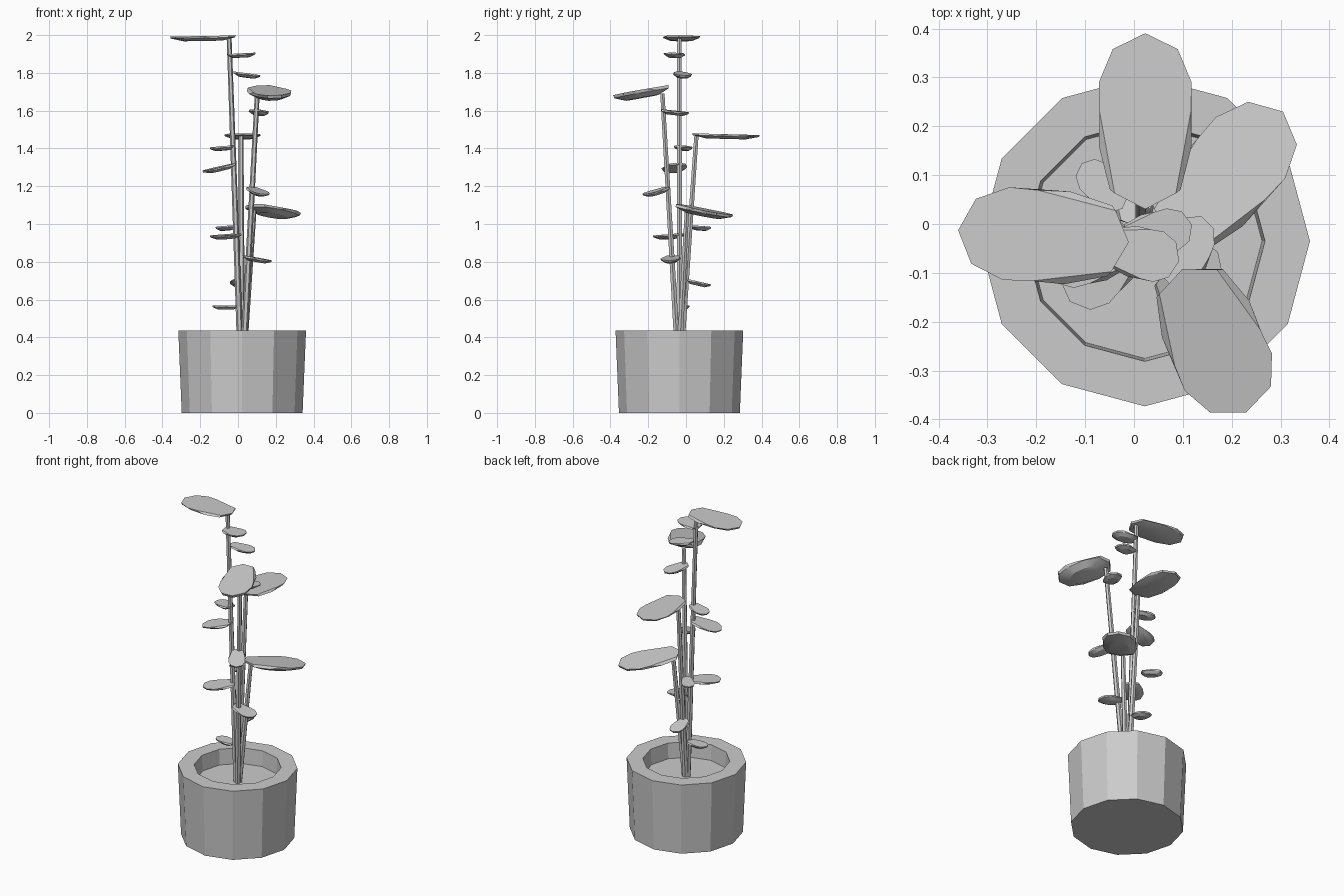
import bpy, bmesh
from math import sin, cos, pi, radians
from mathutils import Vector, Matrix, Euler

if "Cube" in bpy.data.objects:
    bpy.data.objects.remove(bpy.data.objects["Cube"])

CX, CY = 0.022, -0.035


def finish(name, bm, smooth=False):
    bmesh.ops.recalc_face_normals(bm, faces=bm.faces[:])
    mesh = bpy.data.meshes.new(name)
    bm.to_mesh(mesh)
    bm.free()
    ob = bpy.data.objects.new(name, mesh)
    bpy.context.collection.objects.link(ob)
    if smooth:
        bpy.ops.object.select_all(action='DESELECT')
        ob.select_set(True)
        bpy.context.view_layer.objects.active = ob
        bpy.ops.object.shade_smooth_by_angle(angle=radians(25))
    return ob


def loft(bm, rings):
    """Bridge equal-sized rings of points and cap both ends."""
    vs = [[bm.verts.new(p) for p in r] for r in rings]
    n = len(vs[0])
    for a, b in zip(vs, vs[1:]):
        for i in range(n):
            bm.faces.new((a[i], a[(i + 1) % n], b[(i + 1) % n], b[i]))
    bm.faces.new(vs[0][::-1])
    bm.faces.new(vs[-1])


# Pot: outer wall, rim, inner wall and soil from one profile
bm = bmesh.new()
profile = [(0.32, 0), (0.338, 0.435), (0.246, 0.435), (0.24, 0.34)]
loft(bm, [[(CX + r * cos(i * pi / 6), CY + r * sin(i * pi / 6), z)
           for i in range(12)] for r, z in profile])
finish("pot", bm)


# Stems: slim six-sided tapered rods
def stem(name, base, top, r0=0.017, r1=0.013):
    bm = bmesh.new()
    loft(bm, [[(p[0] + r * cos(i * pi / 3), p[1] + r * sin(i * pi / 3), p[2])
               for i in range(6)] for p, r in ((base, r0), (top, r1))])
    finish(name, bm)


stem("stem_tall", (0.012, -0.035, 0.33), (-0.047, -0.035, 1.985))
stem("stem_front", (0.03, -0.046, 0.33), (0.102, -0.125, 1.69))
stem("stem_back", (0.02, -0.024, 0.33), (0.016, 0.055, 1.465))
stem("stem_short", (0.032, -0.034, 0.33), (0.085, 0.005, 1.075))


# Leaves: flat-topped blade with a shallow faceted belly
TOP = [(-0.5, 0), (-0.41, 0.66), (0.05, 0.98), (0.22, 1), (0.41, 0.7), (0.5, 0)]
LOW = [(-0.48, 0), (-0.39, 0.76), (-0.14, 1), (0.16, 0.95), (0.40, 0.66), (0.49, 0)]


def ring(half, l, w, z, s=1):
    pts = half + [(x, -y) for x, y in half[-2:0:-1]]
    return [Vector((x * l * s, y * w / 2 * s, z)) for x, y in pts]


def leaf(name, centre, heading, l, w, t, pitch=0, roll=0):
    bm = bmesh.new()
    loft(bm, [ring(TOP, l, w, t / 2), ring(LOW, l, w, t * 0.1),
              ring(LOW, l, w, -t / 2, 0.6)])
    rot = Euler((radians(roll), radians(pitch), radians(heading)))
    bm.transform(Matrix.Translation(centre) @ rot.to_matrix().to_4x4())
    finish(name, bm, True)


# Large crown leaves, one on each stem
leaf("crown_leaf_tall", (-0.185, -0.025, 1.982), 176, 0.35, 0.19, 0.026, 1)
leaf("crown_leaf_front", (0.165, -0.235, 1.688), -66, 0.325, 0.195, 0.04, 9, 6)
leaf("crown_leaf_back", (0.023, 0.21, 1.463), 90, 0.36, 0.19, 0.025, 1.5)
leaf("crown_leaf_short", (0.185, 0.095, 1.06), 48, 0.36, 0.19, 0.035, 9, -4)

# Small side leaves: centre, heading, length, width, pitch
SMALL = [
    ((0.017, -0.06, 1.892), -12, 0.155, 0.105, -3),
    ((0.045, -0.02, 1.786), 14, 0.15, 0.09, 8),
    ((0.11, -0.06, 1.588), 70, 0.16, 0.09, 6),
    ((-0.08, -0.015, 1.400), 160, 0.145, 0.085, 5),
    ((-0.095, -0.06, 1.292), 193, 0.19, 0.125, 13),
    ((0.104, -0.158, 1.167), -58, 0.16, 0.095, 15),
    ((-0.065, 0.077, 0.977), 132, 0.125, 0.075, 4),
    ((-0.065, -0.09, 0.932), 226, 0.19, 0.12, 4),
    ((0.1, -0.08, 0.81), -10, 0.16, 0.10, 10),
    ((0.0, 0.062, 0.685), 92, 0.14, 0.085, 13),
    ((-0.065, -0.02, 0.558), 176, 0.14, 0.075, 0),
]
for i, (c, h, l, w, p) in enumerate(SMALL):
    leaf(f"side_leaf_{i + 1}", c, h, l, w, 0.022, p)
